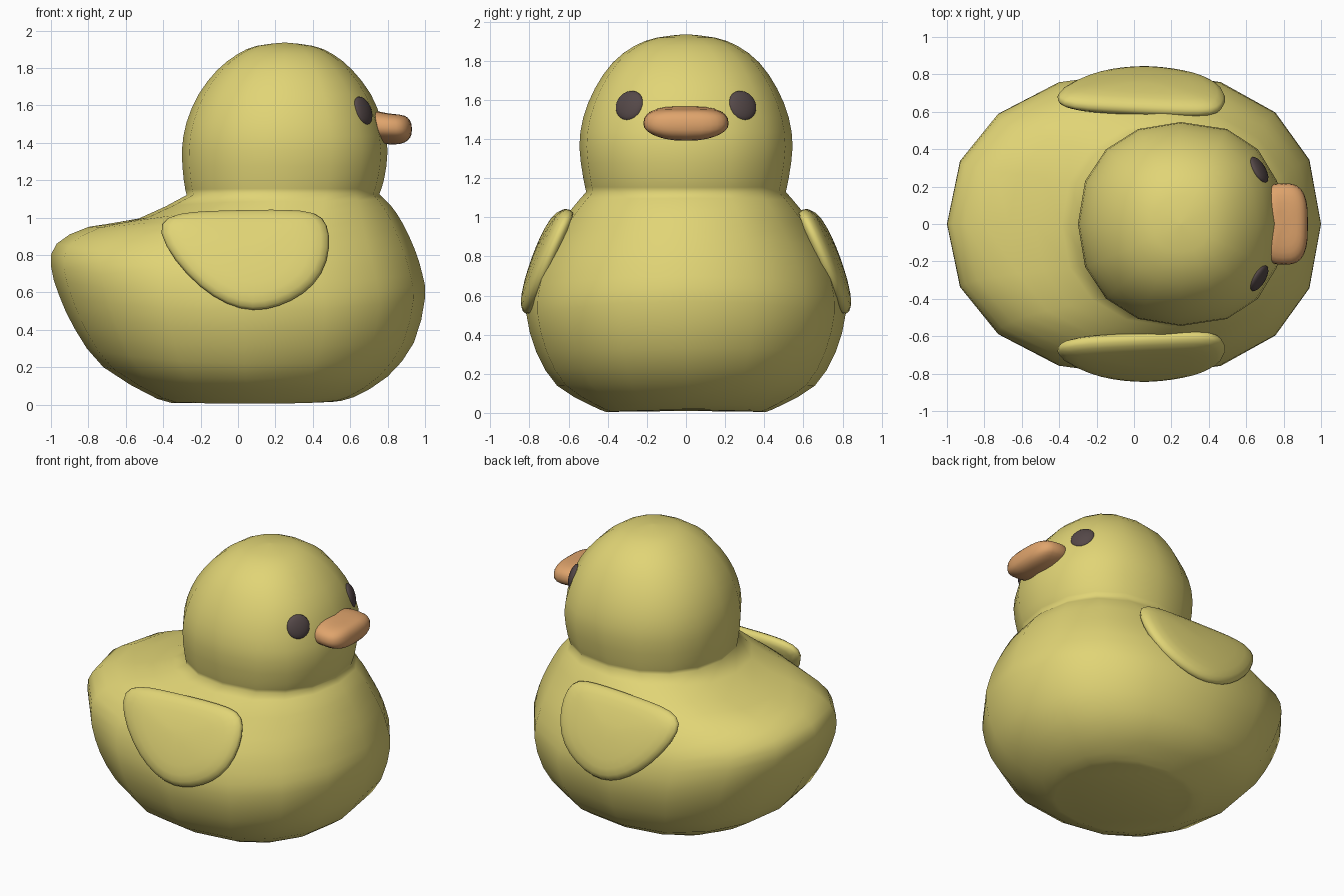
import bpy, bmesh, math
from mathutils import Vector

if "Cube" in bpy.data.objects:
    bpy.data.objects.remove(bpy.data.objects["Cube"])


def material(name, rgb):
    m = bpy.data.materials.new(name)
    m.diffuse_color = (*rgb, 1)
    m.use_nodes = True
    m.node_tree.nodes["Principled BSDF"].inputs["Base Color"].default_value = m.diffuse_color
    return m


yellow = material("yellow", (0.75, 0.66, 0.18))
orange = material("orange", (0.74, 0.37, 0.15))
dark = material("dark", (0.09, 0.065, 0.065))


def power(v, e):
    return math.copysign(abs(v) ** e, v)


def loft(name, rings, mat, subsurf=0):
    """Skin a stack of closed rings and cap both ends."""
    bm = bmesh.new()
    vs = [[bm.verts.new(p) for p in r] for r in rings]
    n = len(vs[0])
    for a, b in zip(vs, vs[1:]):
        for i in range(n):
            j = (i + 1) % n
            bm.faces.new((a[i], a[j], b[j], b[i]))
    bm.faces.new(vs[0][::-1])
    bm.faces.new(vs[-1])
    bmesh.ops.recalc_face_normals(bm, faces=bm.faces)
    for f in bm.faces:
        f.smooth = True
    me = bpy.data.meshes.new(name)
    bm.to_mesh(me)
    bm.free()
    me.materials.append(mat)
    ob = bpy.data.objects.new(name, me)
    bpy.context.collection.objects.link(ob)
    if subsurf:
        mod = ob.modifiers.new("smooth", 'SUBSURF')
        mod.levels = mod.render_levels = subsurf
    return ob


def refine(rows):
    """Insert a smooth (Catmull-Rom) midpoint between neighbouring rows."""
    out = [rows[0]]
    for i in range(len(rows) - 1):
        p, a, b = rows[max(i - 1, 0)], rows[i], rows[i + 1]
        q = rows[min(i + 2, len(rows) - 1)]
        out.append(tuple((9 * (s + t) - r - u) / 16 for r, s, t, u in zip(p, a, b, q)))
        out.append(b)
    return out


# Body and head sections: back x, back z, front x, front z, half width, side z
body = [
    (-0.32, 0.01, 0.51, 0.015, 0.41, 0.005),
    (-0.43, 0.03, 0.62, 0.04, 0.49, 0.04),
    (-0.72, 0.20, 0.80, 0.15, 0.66, 0.14),
    (-0.87, 0.40, 0.94, 0.33, 0.765, 0.31),
    (-0.955, 0.58, 1.00, 0.57, 0.815, 0.50),
    (-1.00, 0.74, 0.985, 0.70, 0.80, 0.65),
    (-0.97, 0.86, 0.945, 0.83, 0.755, 0.78),
    (-0.80, 0.95, 0.88, 0.97, 0.67, 0.92),
    (-0.53, 0.995, 0.82, 1.06, 0.595, 1.03),
    (-0.275, 1.12, 0.755, 1.125, 0.51, 1.13),
]
head = [
    body[-1],
    (-0.29, 1.20, 0.78, 1.20, 0.525, 1.20),
    (-0.30, 1.36, 0.80, 1.36, 0.545, 1.36),
    (-0.275, 1.51, 0.77, 1.51, 0.525, 1.51),
    (-0.21, 1.66, 0.71, 1.66, 0.465, 1.66),
    (-0.11, 1.79, 0.61, 1.79, 0.375, 1.79),
    (0.00, 1.875, 0.505, 1.875, 0.265, 1.875),
    (0.10, 1.918, 0.40, 1.918, 0.15, 1.918),
    (0.24, 1.935, 0.26, 1.935, 0.01, 1.935),
]
rings = []
for xb, zb, xf, zf, w, zs in refine(body) + refine(head)[1:]:
    ring = []
    for i in range(16):
        c, s = math.cos(i * math.pi / 8), math.sin(i * math.pi / 8)
        z = zs + ((zf if c > 0 else zb) - zs) * c * c
        cx = power(c, 0.83 if c > 0 else 0.92)
        ring.append(((xb + xf) / 2 + cx * (xf - xb) / 2, w * power(s, 0.9), z))
    rings.append(ring)
loft("body_and_head", rings, yellow)

# Wings: pillow shapes following the sloping flanks
outline = [(-0.44, 0.93), (-0.40, 1.01), (-0.26, 1.035), (-0.08, 1.04), (0.1, 1.045),
           (0.28, 1.045), (0.43, 1.035), (0.49, 0.97), (0.505, 0.84), (0.46, 0.69),
           (0.36, 0.585), (0.22, 0.515), (0.08, 0.49), (-0.06, 0.525), (-0.21, 0.62),
           (-0.35, 0.77)]
pillow = [(0.1, -0.055), (0.6, -0.055), (0.92, -0.043), (1.01, 0.0),
          (0.92, 0.043), (0.6, 0.06), (0.1, 0.066)]
for side, label in ((-1, "right"), (1, "left")):
    rings = []
    for k, off in pillow:
        ring = []
        for x, z in outline:
            x, z = 0.06 + (x - 0.06) * k, 0.81 + (z - 0.81) * k
            t = (1.04 - z) / 0.53
            y = 0.605 + 0.28 * t - 0.065 * t * t - 0.04 * x
            ring.append((x, side * (y + 0.9 * off), z + 0.35 * off))
        rings.append(ring)
    loft("wing_" + label, rings, yellow, 1)

# Eyes: flattened discs lying on the head
for side, label in ((-1, "right"), (1, "left")):
    bpy.ops.mesh.primitive_uv_sphere_add(segments=20, ring_count=10, radius=1,
                                         location=(0.667, side * 0.288, 1.57))
    eye = bpy.context.object
    eye.name = "eye_" + label
    eye.scale = (0.08, 0.08, 0.03)
    normal = Vector((0.41, side * 0.24, 0.15))
    eye.rotation_euler = normal.to_track_quat('Z', 'Y').to_euler()
    eye.data.materials.append(dark)
    bpy.ops.object.shade_smooth()

# Beak: rounded block, slightly dipped on top, its underside narrower
bpy.ops.mesh.primitive_uv_sphere_add(segments=28, ring_count=14, radius=1)
beak = bpy.context.object
beak.name = "beak"
for v in beak.data.vertices:
    x, y, z = v.co
    r = math.hypot(x, y) or 1
    a = r ** 0.75
    px, py, pz = power(x / r, 0.7) * a, power(y / r, 0.65) * a, power(z, 0.8)
    dip = 0.012 * max(0, pz) * max(0, 1 - ((px - 0.2) / 0.6) ** 2) * (1 - py * py)
    lift = 0.02 * py * py * max(0, -pz)
    v.co = (0.80 + 0.13 * px, 0.218 * py, 1.48 + 0.088 * pz - 0.008 * px - dip + lift)
beak.data.materials.append(orange)
bpy.ops.object.shade_smooth()
